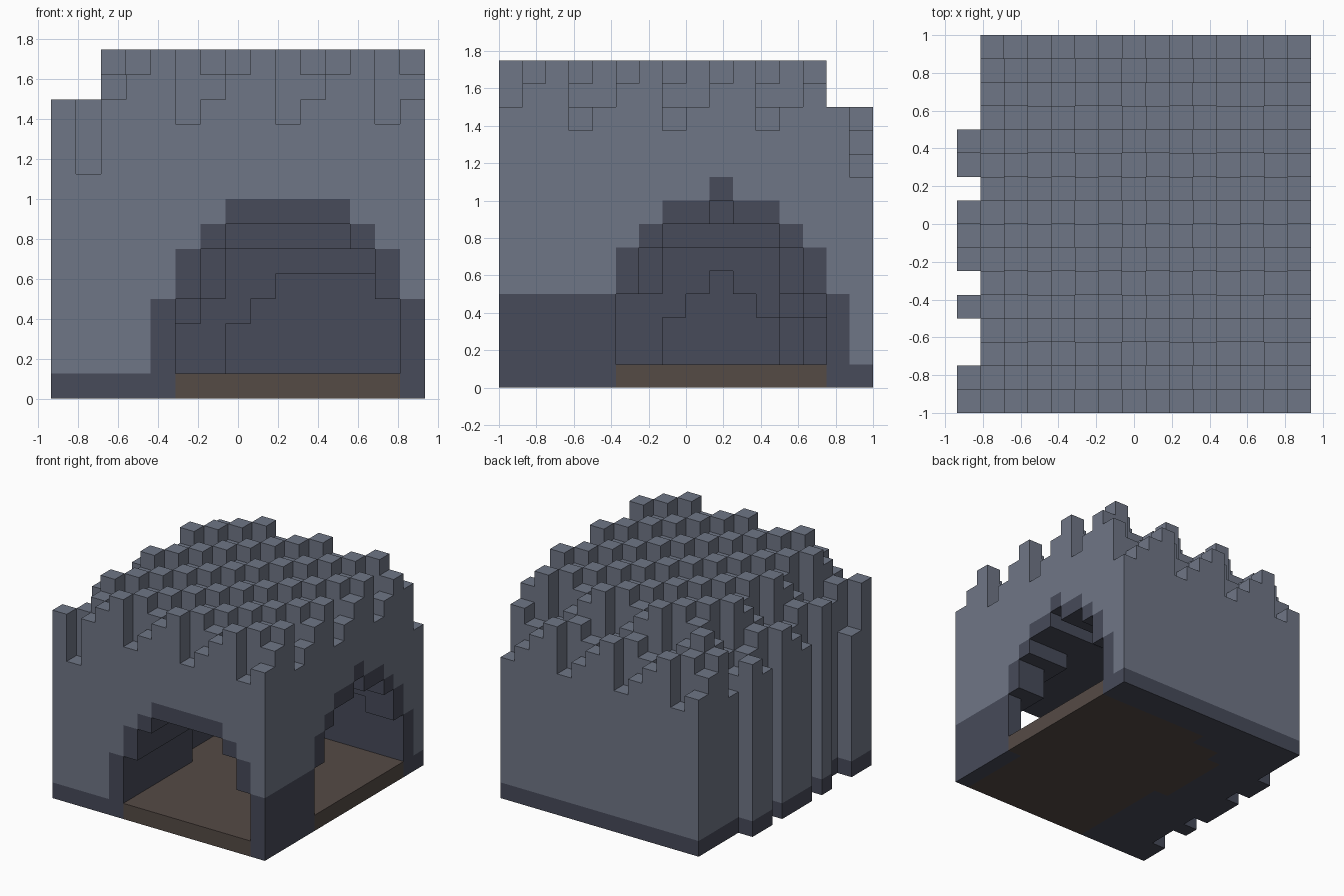
import bpy, bmesh
from mathutils import Vector

cube = bpy.data.objects.get("Cube")
if cube:
    bpy.data.objects.remove(cube, do_unlink=True)

S = 0.125                 # block size
NX, NY, NZ = 15, 16, 14   # block grid


def material(name, rgb):
    m = bpy.data.materials.new(name)
    m.use_nodes = True
    col = (*rgb, 1.0)
    m.diffuse_color = col
    bsdf = next(n for n in m.node_tree.nodes if n.type == 'BSDF_PRINCIPLED')
    bsdf.inputs["Base Color"].default_value = col
    bsdf.inputs["Roughness"].default_value = 0.9
    return m


STONE = material("slate grey", (0.159, 0.181, 0.238))
DARK = material("dark slate", (0.063, 0.069, 0.100))
EARTH = material("earth brown", (0.091, 0.070, 0.060))

# Height of the dark collar on the front face (per x) and side face (per y)
FRONT_PAINT = [1, 1, 1, 1, 4, 6, 7, 8, 8, 8, 8, 8, 7, 6, 4]
SIDE_PAINT = [4, 4, 4, 4, 4, 6, 7, 8, 8, 9, 8, 8, 7, 6, 4, 1]


def arch(paint, first, last):
    """Opening heights: the collar shrunk by one block."""
    return {i: min(paint[i] - 1, paint[i - 1], paint[i + 1])
            for i in range(first, last + 1)}


FRONT = arch(FRONT_PAINT, 5, 13)
SIDE = arch(SIDE_PAINT, 5, 13)
LEFT_TEETH = {0, 1, 4, 6, 7, 8, 10, 11}


# Roof: stepped columns in a repeating four-block rhythm, lower at left and back
def roof(x, y):
    if x == 0 and y not in LEFT_TEETH:
        return 0
    drop = 2 if x < 2 or y > 13 else 0
    return 11 + (x - 1 + y + 2 * x * y) % 4 - drop


# Cave: ceiling height in blocks, 0 where there is no cave
def cave(x, y):
    if y > 13 or x < 4:
        return 0
    if x == 4:
        return {7: 3, 8: 4, 9: 5, 10: 4, 11: 3}.get(y, 0)
    if x == 14:
        return SIDE.get(y, 0)
    if y == 13:
        return 0 if x < 7 else {7: 3, 8: 4, 13: 4}.get(x, 5)
    if y == 12:
        return {5: 3, 6: 4}.get(x, 6)
    if y < 7:
        side = SIDE.get(y, 0) if x >= 12 else 0
        return max(FRONT[x], side)
    return min({5: 6, 6: 7}.get(x, 8), SIDE[y])


def inside(x, y, z):
    return 0 <= x < NX and 0 <= y < NY and 0 <= z < NZ


def is_floor(x, y, z):
    return inside(x, y, z) and z == 0 and cave(x, y) > 0


def is_cave(x, y, z):
    return inside(x, y, z) and 0 < z < cave(x, y)


def is_rock(x, y, z):
    return (inside(x, y, z) and z < roof(x, y)
            and not is_floor(x, y, z) and not is_cave(x, y, z))


# Four corners of a block face for each direction, wound outwards
DIRS = {
    (1, 0, 0): [(1, 0, 0), (1, 1, 0), (1, 1, 1), (1, 0, 1)],
    (-1, 0, 0): [(0, 1, 0), (0, 0, 0), (0, 0, 1), (0, 1, 1)],
    (0, 1, 0): [(1, 1, 0), (0, 1, 0), (0, 1, 1), (1, 1, 1)],
    (0, -1, 0): [(0, 0, 0), (1, 0, 0), (1, 0, 1), (0, 0, 1)],
    (0, 0, 1): [(0, 0, 1), (1, 0, 1), (1, 1, 1), (0, 1, 1)],
    (0, 0, -1): [(0, 1, 0), (1, 1, 0), (1, 0, 0), (0, 0, 0)],
}


def rock_colour(cell, d):
    x, y, z = cell
    near = (x + d[0], y + d[1], z + d[2])
    if z == 0 or is_cave(*near):
        return 1
    if d == (0, -1, 0) and y == 0 and z < FRONT_PAINT[x]:
        return 1
    if d == (1, 0, 0) and x == NX - 1 and z < SIDE_PAINT[y]:
        return 1
    return 0


def build_blocks(name, filled, mats, colour):
    """Skin the filled blocks, then merge coplanar faces of one colour."""
    bm = bmesh.new()
    verts = {}

    def vert(p):
        if p not in verts:
            verts[p] = bm.verts.new(Vector(p) * S - Vector((NX, NY, 0)) * S / 2)
        return verts[p]

    for x in range(NX):
        for y in range(NY):
            for z in range(NZ):
                if not filled(x, y, z):
                    continue
                for d, corners in DIRS.items():
                    near = (x + d[0], y + d[1], z + d[2])
                    if is_rock(*near) or is_floor(*near):
                        continue
                    f = bm.faces.new([vert((x + a, y + b, z + c))
                                      for a, b, c in corners])
                    f.material_index = colour((x, y, z), d)
    bm.normal_update()
    bmesh.ops.dissolve_limit(bm, angle_limit=0.01, verts=bm.verts[:],
                             edges=bm.edges[:], delimit={'MATERIAL'})
    me = bpy.data.meshes.new(name)
    bm.to_mesh(me)
    bm.free()
    for m in mats:
        me.materials.append(m)
    ob = bpy.data.objects.new(name, me)
    bpy.context.collection.objects.link(ob)
    return ob


build_blocks("rock_shell", is_rock, [STONE, DARK], rock_colour)
build_blocks("cave_floor", is_floor, [EARTH], lambda cell, d: 0)
